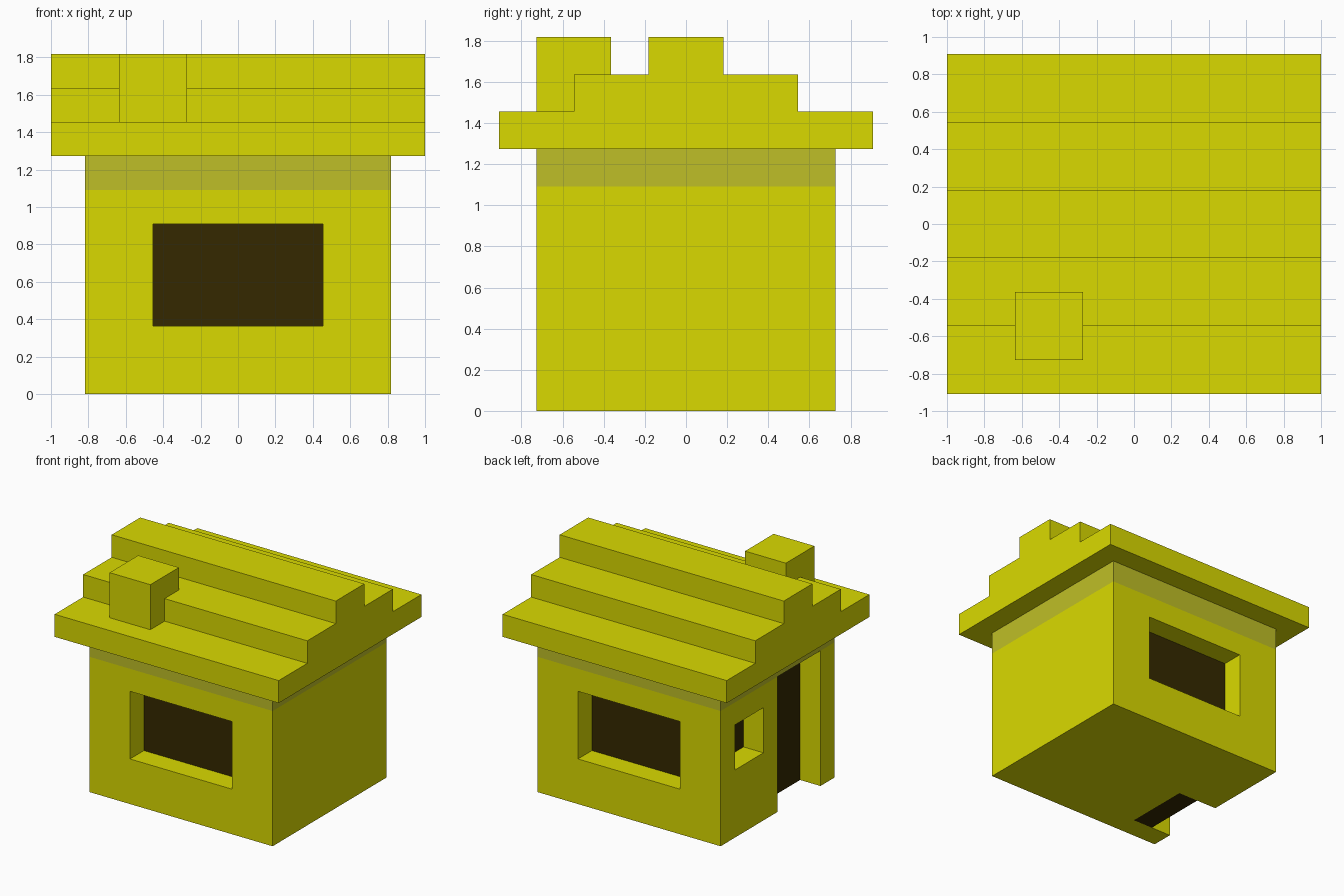
import bpy
import bmesh
from mathutils import Vector

if "Cube" in bpy.data.objects:
    bpy.data.objects.remove(bpy.data.objects["Cube"], do_unlink=True)

U = 2 / 22  # block unit: the roof is 22 units long


def make_material(name, rgb):
    mat = bpy.data.materials.new(name)
    mat.use_nodes = True
    mat.diffuse_color = (*rgb, 1)
    bsdf = next(n for n in mat.node_tree.nodes if n.type == 'BSDF_PRINCIPLED')
    bsdf.inputs["Base Color"].default_value = (*rgb, 1)
    return mat


YELLOW = make_material("mustard yellow", (0.70, 0.70, 0.0))
BAND = make_material("pale olive", (0.52, 0.52, 0.02))
DARK = make_material("dark brown", (0.035, 0.022, 0.0))


def add_object(name, bm, mat):
    bmesh.ops.recalc_face_normals(bm, faces=bm.faces)
    mesh = bpy.data.meshes.new(name)
    bm.to_mesh(mesh)
    bm.free()
    mesh.materials.append(mat)
    obj = bpy.data.objects.new(name, mesh)
    bpy.context.collection.objects.link(obj)
    return obj


def box(name, lo, hi, mat):
    """Box between two corners given in block units."""
    lo, hi = Vector(lo) * U, Vector(hi) * U
    bm = bmesh.new()
    bmesh.ops.create_cube(bm, size=1)
    for v in bm.verts:
        v.co = [(a + b) / 2 + c * (b - a) for a, b, c in zip(lo, hi, v.co)]
    return add_object(name, bm, mat)


def cut(target, lo, hi):
    """Remove a box-shaped recess from the target."""
    cutter = box("cutter", lo, hi, YELLOW)
    cutter.hide_render = True
    mod = target.modifiers.new("recess", 'BOOLEAN')
    mod.operation, mod.solver, mod.object = 'DIFFERENCE', 'EXACT', cutter
    bpy.context.view_layer.objects.active = target
    bpy.ops.object.modifier_apply(modifier=mod.name)
    bpy.data.objects.remove(cutter, do_unlink=True)


# Walls and the pale band under the eaves
walls = box("walls", (-9, -8, 0), (9, 8, 12), YELLOW)
box("wall_band", (-9, -8, 12), (9, 8, 14), BAND)

# Front and back windows: recesses with a thin dark pane
PANE = 0.05
for name, s in (("front", -1), ("back", 1)):
    ys = sorted((s * 6, s * 9))
    cut(walls, (-5, ys[0], 4), (5, ys[1], 10))
    ys = sorted((s * 6, s * (6 + PANE)))
    box(name + "_window_pane", (-5, ys[0], 4), (5, ys[1], 10), DARK)

# Small window on the right side
cut(walls, (-10, 2, 6), (-7, 6, 10))
box("side_window_pane", (-7 - PANE, 2, 6), (-7, 6, 10), DARK)

# Doorway on the right side, open at the ground, with a thick recessed door
cut(walls, (-10, -6, -1), (-5.03, 0, 13))
box("door", (-7, -6, 0), (-5.03, 0, 12), DARK)

# Stepped roof extruded along x from its half profile, mirrored in y
half = [(10, 14), (10, 16), (6, 16), (6, 18), (2, 18), (2, 20)]
profile = half + [(-y, z) for y, z in reversed(half)]
bm = bmesh.new()
end = bm.faces.new([bm.verts.new((-11 * U, y * U, z * U)) for y, z in profile])
ext = bmesh.ops.extrude_face_region(bm, geom=[end], use_keep_orig=True)
new_verts = [g for g in ext["geom"] if isinstance(g, bmesh.types.BMVert)]
bmesh.ops.translate(bm, verts=new_verts, vec=(22 * U, 0, 0))
add_object("stepped_roof", bm, YELLOW)

# Chimney on the front slope
box("chimney", (-7, -8, 16), (-3, -4, 20), YELLOW)
